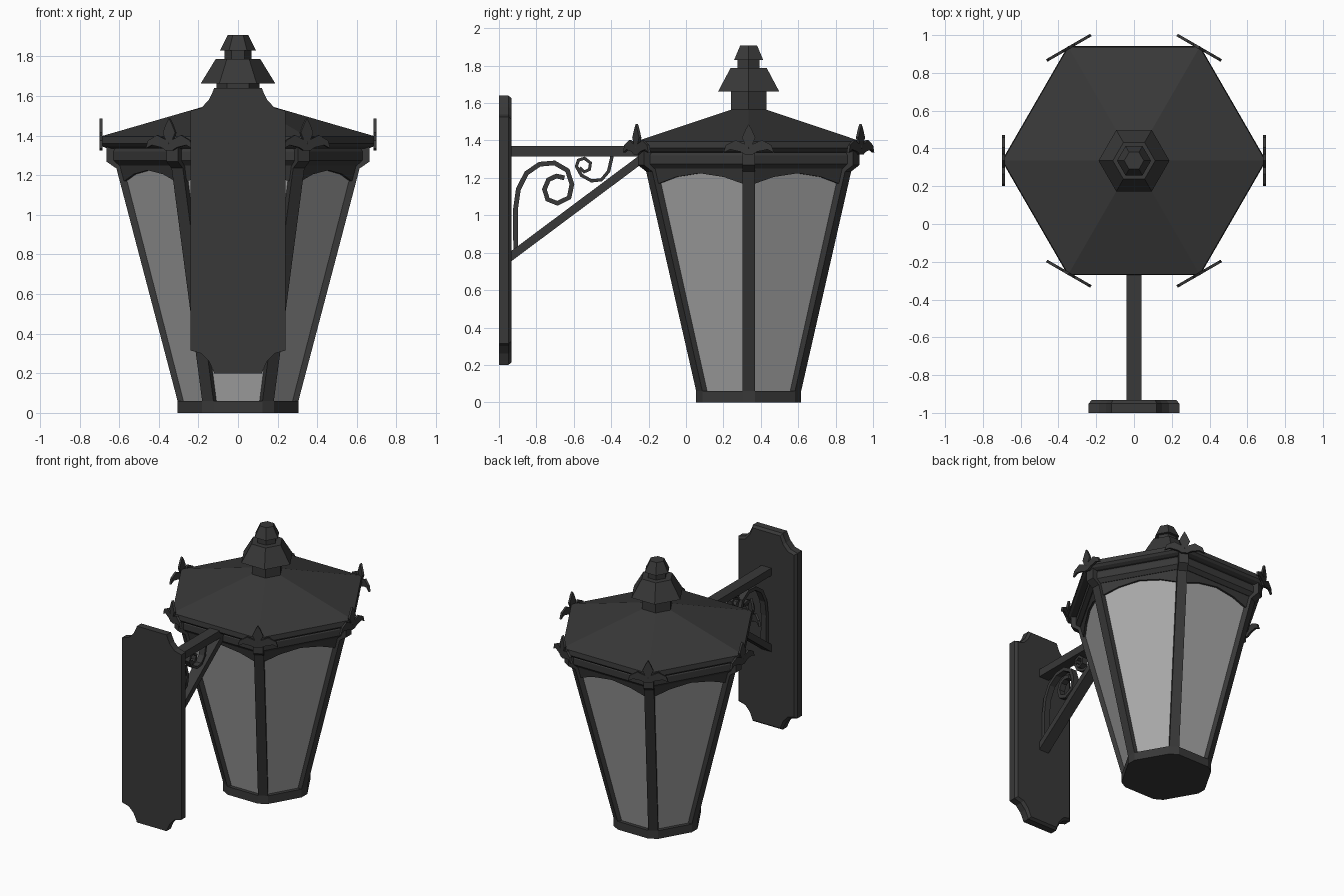
import bpy, bmesh, math
from mathutils import Vector

if "Cube" in bpy.data.objects:
    bpy.data.objects.remove(bpy.data.objects["Cube"])

CY = 0.335                      # lantern axis in y
C30 = math.cos(math.pi / 6)


def material(name, v):
    m = bpy.data.materials.new(name)
    m.diffuse_color = (v, v, v, 1)
    m.use_nodes = True
    m.node_tree.nodes["Principled BSDF"].inputs["Base Color"].default_value = m.diffuse_color
    return m


IRON = material("dark_iron", 0.04)
GLASS = material("grey_glass", 0.4)


def make(name, verts, faces, mat=IRON):
    me = bpy.data.meshes.new(name)
    me.from_pydata([tuple(v) for v in verts], [], faces)
    bm = bmesh.new()
    bm.from_mesh(me)
    bmesh.ops.recalc_face_normals(bm, faces=bm.faces)
    bm.to_mesh(me)
    bm.free()
    me.materials.append(mat)
    ob = bpy.data.objects.new(name, me)
    bpy.context.collection.objects.link(ob)
    return ob


def loft(name, rings, mat=IRON):
    """Closed solid through rings that share a vertex count."""
    n = len(rings[0])
    verts = [p for r in rings for p in r]
    faces = [(i * n + j, i * n + (j + 1) % n, (i + 1) * n + (j + 1) % n, (i + 1) * n + j)
             for i in range(len(rings) - 1) for j in range(n)]
    faces += [tuple(range(n)), tuple(range((len(rings) - 1) * n, len(rings) * n))]
    return make(name, verts, faces, mat)


def polar(k, r, u, z):
    """Point at radius r in direction k*60 degrees, shifted u sideways."""
    a = k * math.pi / 3
    return Vector((r * math.cos(a) - u * math.sin(a),
                   CY + r * math.sin(a) + u * math.cos(a), z))


def hexagon(name, profile, mat=IRON):
    return loft(name, [[polar(k, r, 0, z) for k in range(6)] for r, z in profile], mat)


def cut_hexagon(name, profile, w):
    """Hexagonal solid with flat, w-wide corners."""
    return loft(name, [[polar(k, r, s * w / 2, z) for k in range(6) for s in (-1, 1)]
                       for r, z in profile])


def side_prism(name, pts, half):
    """(y, z) outline extruded across x."""
    return loft(name, [[(x, y, z) for y, z in pts] for x in (-half, half)])


# Wall plate with scooped corners and a bevelled front edge
quarter = [(0.24, 0.605), (0.185, 0.62), (0.147, 0.66), (0.13, 0.695), (0.12, 0.72)]
outline = (quarter + [(-x, z) for x, z in reversed(quarter)]
           + [(-x, -z) for x, z in quarter] + [(x, -z) for x, z in reversed(quarter)])
loft("wall_plate", [[(x * s, y, 0.92 + z * t) for x, z in outline]
                    for y, s, t in ((-1, 1, 1), (-0.95, 1, 1), (-0.932, 0.93, 0.98))])

# Bracket arm and diagonal brace
side_prism("bracket_arm", [(-0.94, 1.315), (-0.2, 1.315), (-0.2, 1.37), (-0.94, 1.37)], 0.04)
side_prism("bracket_brace", [(-0.94, 0.75), (-0.23, 1.28), (-0.23, 1.335), (-0.94, 0.805)], 0.04)


# Flat-bar scrolls
def scroll(name, path, t, half):
    path = [Vector(p) for p in path]
    left, right = [], []
    for i, p in enumerate(path):
        d = (path[min(i + 1, len(path) - 1)] - path[max(i - 1, 0)]).normalized()
        n = Vector((-d.y, d.x)) * t / 2
        left.append(p + n)
        right.append(p - n)
    loft(name, [[(-half, l.x, l.y), (half, l.x, l.y), (half, r.x, r.y), (-half, r.x, r.y)]
                for l, r in zip(left, right)])


scroll("large_scroll", [(-.91, .79), (-.912, 1.03), (-.896, 1.14), (-.853, 1.225), (-.783, 1.273),
                        (-.703, 1.28), (-.634, 1.24), (-.61, 1.166), (-.625, 1.095), (-.687, 1.064),
                        (-.74, 1.085), (-.757, 1.139), (-.735, 1.19), (-.693, 1.21), (-.65, 1.2)],
       0.026, 0.022)
scroll("small_scroll", [(-.393, 1.325), (-.414, 1.235), (-.452, 1.19), (-.505, 1.184), (-.559, 1.214),
                        (-.586, 1.262), (-.575, 1.295), (-.543, 1.305), (-.511, 1.28), (-.516, 1.245),
                        (-.545, 1.232), (-.568, 1.255)], 0.018, 0.022)

# Lantern body: base, glass, top band
cut_hexagon("base", [(0.305, 0), (0.305, 0.06)], 0.066)
hexagon("glass", [(0.292, 0.05), (0.602, 1.26)], GLASS)
hexagon("top_band", [(0.62, 1.25), (0.648, 1.275), (0.648, 1.32), (0.63, 1.35)])


def post_r(z):
    return 0.305 + (z - 0.06) * 0.263


for k in range(6):
    # Corner post, leaning outwards
    loft(f"corner_post_{k}", [[polar(k, post_r(z) - d, u, z) for d, u in
                               ((0, -.033), (0, .033), (.05, .033), (.05, -.033))]
                              for z in (0.04, 1.27)])
    # Block at the post head
    loft(f"post_head_{k}", [[polar(k, r, u, z) for r, u in
                             ((ro, -.033), (ro, .033), (.58, .033), (.58, -.033))]
                            for ro, z in ((.615, 1.235), (.664, 1.268), (.664, 1.345))])
    # Arched header above each pane
    arch = [(-1, 1.28), (-1, 1.16), (-.5, 1.205), (0, 1.225), (.5, 1.205), (1, 1.16), (1, 1.28)]
    rings = []
    for off in (-0.01, 0.014):
        ring = []
        for s, z in arch:
            r = 0.292 + (z - 0.05) * 0.2562
            ring.append(polar(k + 0.5, r * C30 + off, s * r / 2, z))
        rings.append(ring)
    loft(f"pane_header_{k}", rings)
    # Leaf ornament on the roof corner
    half = [(.016, 1.46), (.036, 1.415), (.02, 1.38), (.07, 1.402), (.122, 1.375),
            (.135, 1.335), (.1, 1.352), (.045, 1.34), (.02, 1.325)]
    leaf = [(0, 1.487)] + half + [(-u, z) for u, z in reversed(half)]
    loft(f"corner_leaf_{k}", [[polar(k, r, u, z) for u, z in leaf] for r in (.683, .698)])

# Roof, chimney and finial
hexagon("roof", [(0.66, 1.335), (0.685, 1.345), (0.7, 1.36), (0.695, 1.395), (0.108, 1.565)])
hexagon("chimney_neck", [(0.109, 1.55), (0.109, 1.67)])
hexagon("chimney_hood", [(0.188, 1.663), (0.112, 1.787)])
hexagon("finial_neck", [(0.068, 1.78), (0.068, 1.835)])
hexagon("finial_cap", [(0.09, 1.83), (0.052, 1.908)])
